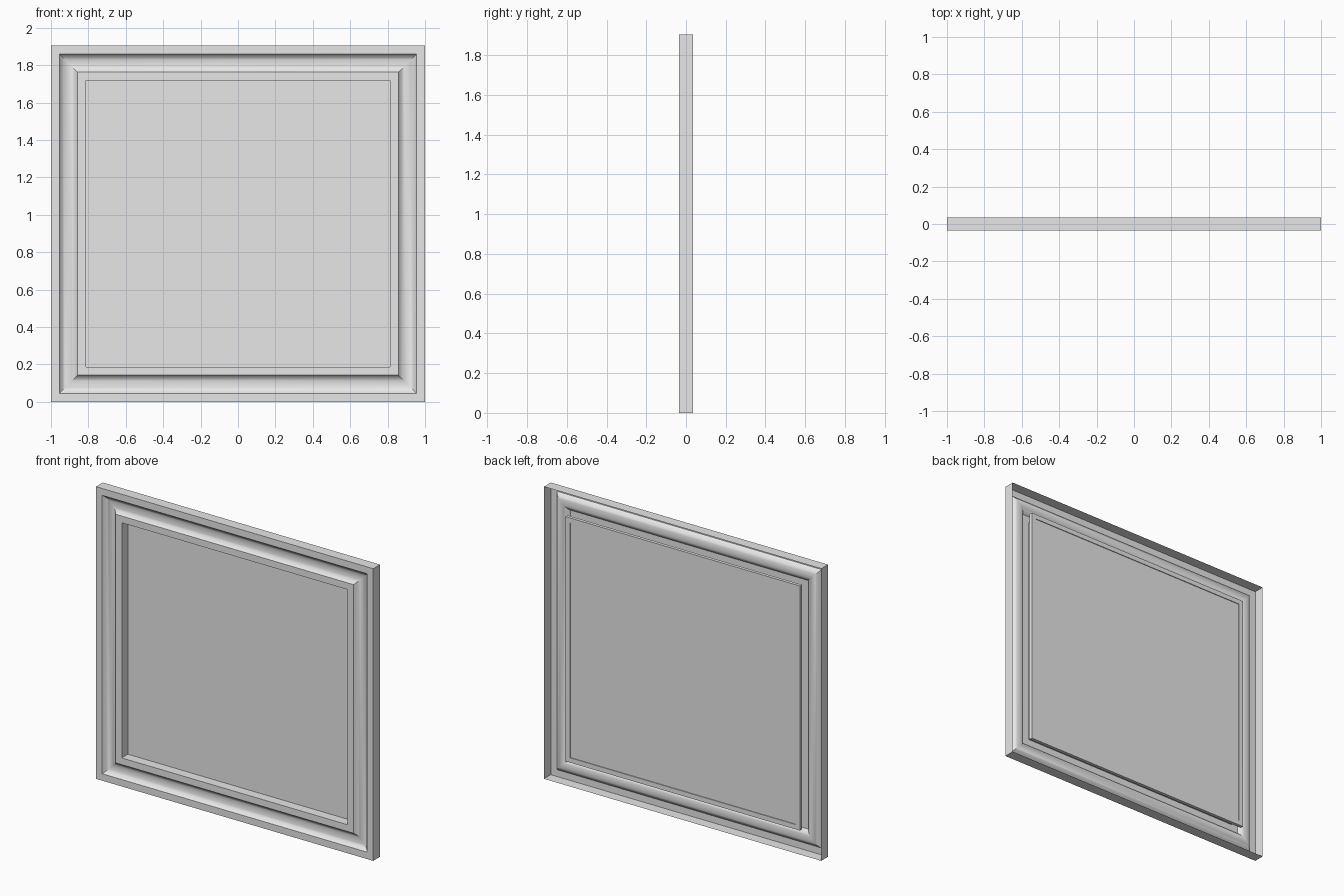
import bpy
import bmesh
import math

cube = bpy.data.objects.get("Cube")
if cube:
    bpy.data.objects.remove(cube, do_unlink=True)

HALF_W, HALF_H = 1.0, 0.9525
FRONT, BACK = -0.035, 0.035

grey = bpy.data.materials.new("light_grey")
grey.use_nodes = True
colour = (0.8, 0.8, 0.8, 1)
grey.diffuse_color = colour
grey.node_tree.nodes["Principled BSDF"].inputs["Base Color"].default_value = colour


def rectangle(bm, inset, y):
    """Four corners of a rectangle set in from the outer edge."""
    w, h = HALF_W - inset, HALF_H - inset
    return [bm.verts.new((sx * w, y, HALF_H + sz * h))
            for sx, sz in ((-1, -1), (1, -1), (1, 1), (-1, 1))]


def finish(bm, name):
    mesh = bpy.data.meshes.new(name)
    bm.to_mesh(mesh)
    bm.free()
    mesh.materials.append(grey)
    obj = bpy.data.objects.new(name, mesh)
    bpy.context.collection.objects.link(obj)
    bpy.ops.object.select_all(action="DESELECT")
    obj.select_set(True)
    bpy.context.view_layer.objects.active = obj
    bpy.ops.object.shade_smooth_by_angle(angle=math.radians(25))
    return obj


def mitred_sweep(name, profile, closed=False):
    """Run a profile of (inset, y) points round the four sides."""
    bm = bmesh.new()
    rings = [rectangle(bm, inset, y) for inset, y in profile]
    pairs = list(zip(rings, rings[1:]))
    if closed:
        pairs.append((rings[-1], rings[0]))
    for a, b in pairs:
        for i in range(4):
            j = (i + 1) % 4
            bm.faces.new((a[i], a[j], b[j], b[i]))
    if closed:
        bmesh.ops.recalc_face_normals(bm, faces=bm.faces)
    return finish(bm, name)


def cove(start, end, depth, steps=12):
    """Circular hollow between two insets on the front."""
    half = (end - start) / 2
    radius = (half * half + depth * depth) / (2 * depth)
    sweep = math.asin(half / radius)
    points = []
    for i in range(steps + 1):
        t = sweep * (2 * i / steps - 1)
        y = FRONT + depth - radius * (1 - math.cos(t))
        points.append((start + half + radius * math.sin(t), y))
    return points


# Open-backed moulding: outer wall, rim, hollow, inner rim, inner wall
moulding = [(0, BACK), (0, FRONT)] + cove(0.045, 0.142, 0.027)
moulding += [(0.186, FRONT), (0.186, 0.012)]
mitred_sweep("frame_moulding", moulding)

# Raised lip round the back of the opening
mitred_sweep("back_lip", [(0.186, 0.012), (0.155, 0.012),
                          (0.155, 0.033), (0.186, 0.033)], closed=True)

# Flat panel filling the opening
bm = bmesh.new()
bm.faces.new(rectangle(bm, 0.186, 0.028))
finish(bm, "panel")
